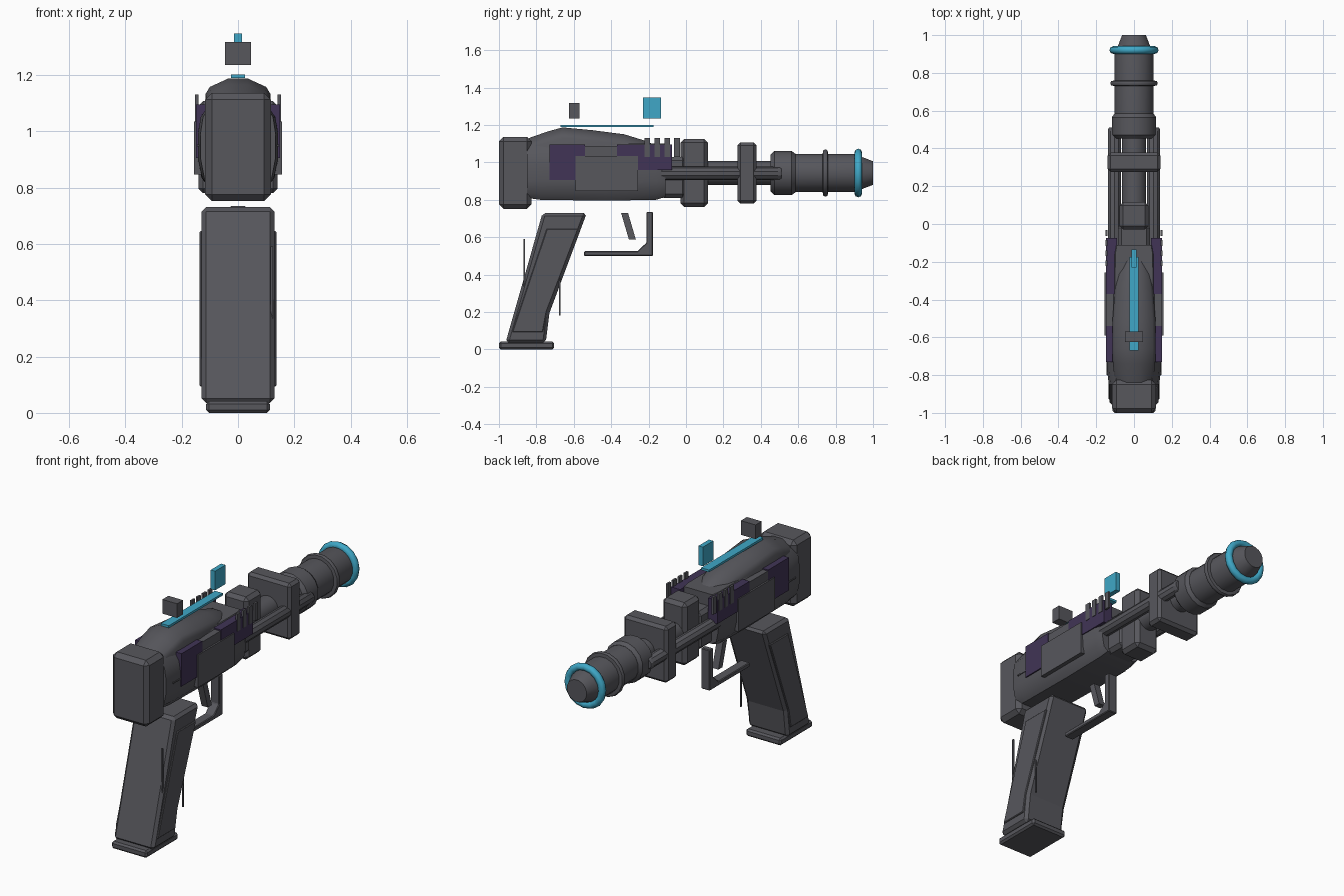
import bpy, bmesh, math
from mathutils import Vector

if "Cube" in bpy.data.objects:
    bpy.data.objects.remove(bpy.data.objects["Cube"])


def material(name, rgb):
    m = bpy.data.materials.new(name)
    m.diffuse_color = (*rgb, 1)
    m.use_nodes = True
    m.node_tree.nodes["Principled BSDF"].inputs["Base Color"].default_value = m.diffuse_color
    return m


GREY = material("gunmetal grey", (0.095, 0.095, 0.108))
CYAN = material("glow cyan", (0.05, 0.39, 0.57))
PURPLE = material("dark purple", (0.052, 0.034, 0.092))
AXIS_Z = 0.943  # barrel axis height


def finish(name, bm, mat, bevel=0, segments=1, smooth=None):
    bmesh.ops.recalc_face_normals(bm, faces=bm.faces)
    me = bpy.data.meshes.new(name)
    bm.to_mesh(me)
    bm.free()
    ob = bpy.data.objects.new(name, me)
    bpy.context.collection.objects.link(ob)
    me.materials.append(mat)
    if bevel:
        b = ob.modifiers.new("bevel", 'BEVEL')
        b.width, b.segments = bevel, segments
        b.limit_method = 'ANGLE'
    if smooth:
        bpy.context.view_layer.objects.active = ob
        ob.select_set(True)
        bpy.ops.object.shade_smooth_by_angle(angle=math.radians(smooth))
        ob.select_set(False)
    return ob


def loft(name, rings, mat=GREY, bevel=0, smooth=None):
    """Skin a list of equal-length point rings and cap both ends."""
    bm = bmesh.new()
    vs = [[bm.verts.new(p) for p in r] for r in rings]
    n = len(rings[0])
    for a, b in zip(vs, vs[1:]):
        for i in range(n):
            j = (i + 1) % n
            bm.faces.new((a[i], a[j], b[j], b[i]))
    bm.faces.new(vs[0])
    bm.faces.new(vs[-1])
    return finish(name, bm, mat, bevel, smooth=smooth)


def box(name, x, y, z, mat=GREY, bevel=0):
    ring = lambda yy: [(x[0], yy, z[0]), (x[1], yy, z[0]), (x[1], yy, z[1]), (x[0], yy, z[1])]
    return loft(name, [ring(y[0]), ring(y[1])], mat, bevel)


def pair(name, x, y, z, mat=GREY, bevel=0):
    """The same box on the right and left side."""
    box(name + "_right", x, y, z, mat, bevel)
    box(name + "_left", (-x[1], -x[0]), y, z, mat, bevel)


def slab(name, x, outline, mat=GREY, bevel=0):
    """Side (y, z) outline extruded across x."""
    return loft(name, [[(xx, y, z) for y, z in outline] for xx in x], mat, bevel)


def turned(name, profile, sides=16, x=0, z=AXIS_Z, mat=GREY):
    """Round part along y from (y, radius) pairs."""
    angles = [2 * math.pi * (i + 0.5) / sides for i in range(sides)]
    return loft(name, [[(x + r * math.cos(a), y, z + r * math.sin(a)) for a in angles]
                       for y, r in profile], mat, smooth=30)


def mirrored_ring(y, half):
    return [(x, y, z) for x, z in half] + [(-x, y, z) for x, z in reversed(half)]


# Main body and rounded upper cover
body = []
for y, s, zb in [(-0.85, 0.92, 0.81), (-0.78, 0.98, 0.80), (-0.43, 1, 0.795), (-0.16, 0.99, 0.80), (-0.11, 0.9, 0.815)]:
    half = [(0.10, zb), (0.13, 0.835), (0.144, 0.90), (0.145, 0.99), (0.135, 1.05), (0.10, 1.10)]
    body.append(mirrored_ring(y, [(x * s, z) for x, z in half]))
loft("body", body, smooth=35)
cover = []
for y, w, top in [(-0.84, 0.10, 1.13), (-0.74, 0.112, 1.165), (-0.66, 0.115, 1.187), (-0.5, 0.113, 1.172),
                  (-0.33, 0.10, 1.15), (-0.2, 0.08, 1.11), (-0.12, 0.06, 1.06)]:
    cover.append(mirrored_ring(y, [(w, 1.0), (w, top - 0.055), (w * 0.87, top - 0.03), (w * 0.3, top)]))
loft("upper_cover", cover, smooth=35)
box("front_receiver", (-0.085, 0.085), (-0.14, 0.0), (0.81, 1.03), bevel=0.02)
box("rear_cap", (-0.117, 0.117), (-1.0, -0.825), (0.752, 1.136), bevel=0.024)

# Side panels
pair("rear_purple_panel", (0.10, 0.149), (-0.73, -0.54), (0.905, 1.095), PURPLE)
pair("front_purple_panel", (0.09, 0.149), (-0.37, -0.075), (0.96, 1.095), PURPLE)
pair("panel_bridge", (0.10, 0.146), (-0.54, -0.37), (1.02, 1.088))
pair("side_plate", (0.12, 0.156), (-0.59, -0.257), (0.847, 1.035))
pair("side_pin", (0.13, 0.146), (-0.80, -0.73), (0.946, 0.953))

# Comb of cooling fins
for i in range(4):
    y = -0.222 + i * 0.053
    pair(f"cooling_fin_{i + 1}", (0.140, 0.152), (y, y + 0.03), (1.03, 1.13))

# Barrel, rods and blocks
turned("inner_barrel", [(-0.1, 0.065), (0.5, 0.065)])
for side in (-1, 1):
    turned("side_rod_" + ("left" if side < 0 else "right"),
           [(-0.13, 0.036), (0.5, 0.036), (0.51, 0.03)], 10, side * 0.104, 0.941)
box("rear_barrel_block", (-0.077, 0.077), (-0.03, 0.117), (0.762, 1.125), bevel=0.02)
box("front_barrel_block", (-0.14, 0.14), (0.275, 0.378), (0.78, 1.107), bevel=0.016)
turned("barrel_collar", [(0.452, 0.10), (0.472, 0.12), (0.565, 0.12), (0.585, 0.105)])
turned("barrel_sleeve", [(0.58, 0.104), (0.90, 0.104), (0.925, 0.10)])
turned("barrel_band", [(0.73, 0.10), (0.733, 0.123), (0.74, 0.127), (0.75, 0.127), (0.757, 0.123), (0.76, 0.10)])
turned("muzzle", [(0.91, 0.095), (0.94, 0.088), (1.0, 0.064)])

# Glowing muzzle ring
bpy.ops.mesh.primitive_torus_add(major_radius=0.109, minor_radius=0.021, major_segments=16, minor_segments=8,
                                 location=(0, 0.921, AXIS_Z), rotation=(math.pi / 2, 0, 0))
ring = bpy.context.object
ring.name = "muzzle_ring"
ring.data.materials.append(CYAN)
bpy.ops.object.shade_smooth_by_angle(angle=math.radians(50))
ring.select_set(False)

# Top strip and floating sights
box("top_strip", (-0.025, 0.025), (-0.67, -0.175), (1.188, 1.201), CYAN)
box("rear_sight", (-0.047, 0.047), (-0.625, -0.57), (1.235, 1.317))
box("front_sight", (-0.014, 0.014), (-0.23, -0.135), (1.235, 1.346), CYAN)

# Grip with side panels, base and thin pins
slab("grip", (-0.129, 0.129), [(-0.965, 0.035), (-0.75, 0.035), (-0.73, 0.195), (-0.53, 0.73), (-0.767, 0.73)],
     bevel=0.016)
for s, n in ((1, "right"), (-1, "left")):
    slab("grip_panel_" + n, (s * 0.12, s * 0.136),
         [(-0.93, 0.093), (-0.765, 0.093), (-0.745, 0.2), (-0.575, 0.645), (-0.745, 0.645)], bevel=0.004)
box("grip_base", (-0.113, 0.113), (-1.0, -0.705), (0.0, 0.042), bevel=0.01)
box("grip_pin_rear", (0.116, 0.124), (-0.869, -0.861), (0.32, 0.59))
box("grip_pin_front", (0.116, 0.124), (-0.679, -0.671), (0.18, 0.48))

# Trigger and guard
slab("trigger_guard", (-0.028, 0.028),
     [(-0.545, 0.5), (-0.177, 0.5), (-0.177, 0.735), (-0.212, 0.735), (-0.212, 0.57), (-0.26, 0.525), (-0.545, 0.525)],
     bevel=0.004)
slab("trigger", (-0.02, 0.02), [(-0.347, 0.73), (-0.31, 0.73), (-0.268, 0.587), (-0.305, 0.587)])
